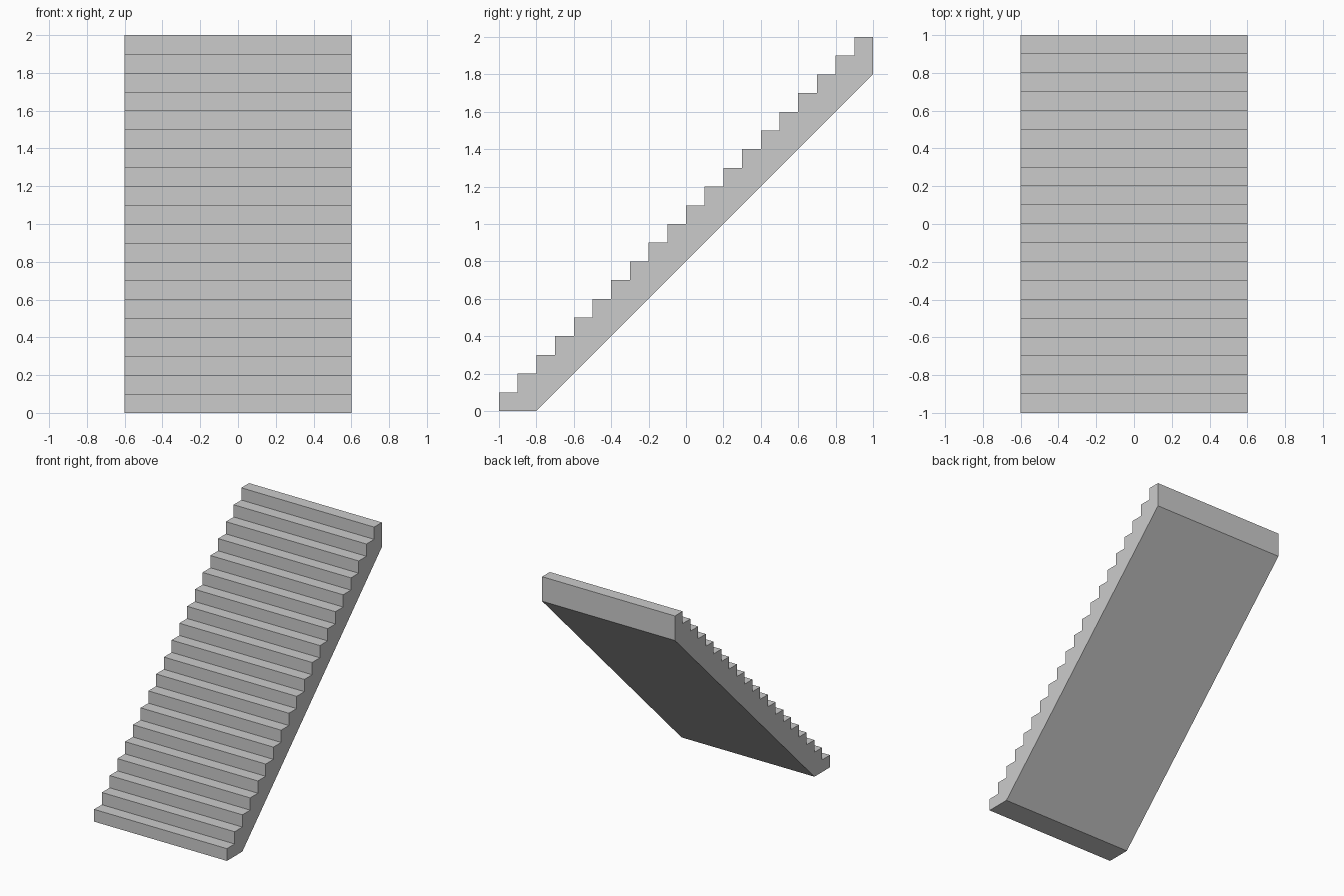
import bpy
import bmesh

if "Cube" in bpy.data.objects:
    bpy.data.objects.remove(bpy.data.objects["Cube"])

STEPS, SIZE, WIDTH = 20, 0.1, 1.2

# Side profile (y, z): stepped top edge, then back end and sloping underside
profile = [(-1.0, 0.0)]
for i in range(STEPS):
    y, top = -1 + i * SIZE, (i + 1) * SIZE
    profile += [(y, top), (y + SIZE, top)]
profile += [(1.0, 1.8), (-0.8, 0.0)]

# Staircase: extrude the profile across its width
bm = bmesh.new()
side = bm.faces.new([bm.verts.new((-WIDTH / 2, y, z)) for y, z in profile])
result = bmesh.ops.extrude_face_region(bm, geom=[side])
moved = [v for v in result["geom"] if isinstance(v, bmesh.types.BMVert)]
bmesh.ops.translate(bm, verts=moved, vec=(WIDTH, 0, 0))
bmesh.ops.recalc_face_normals(bm, faces=bm.faces)

mesh = bpy.data.meshes.new("staircase")
bm.to_mesh(mesh)
bm.free()
bpy.context.collection.objects.link(bpy.data.objects.new("staircase", mesh))
